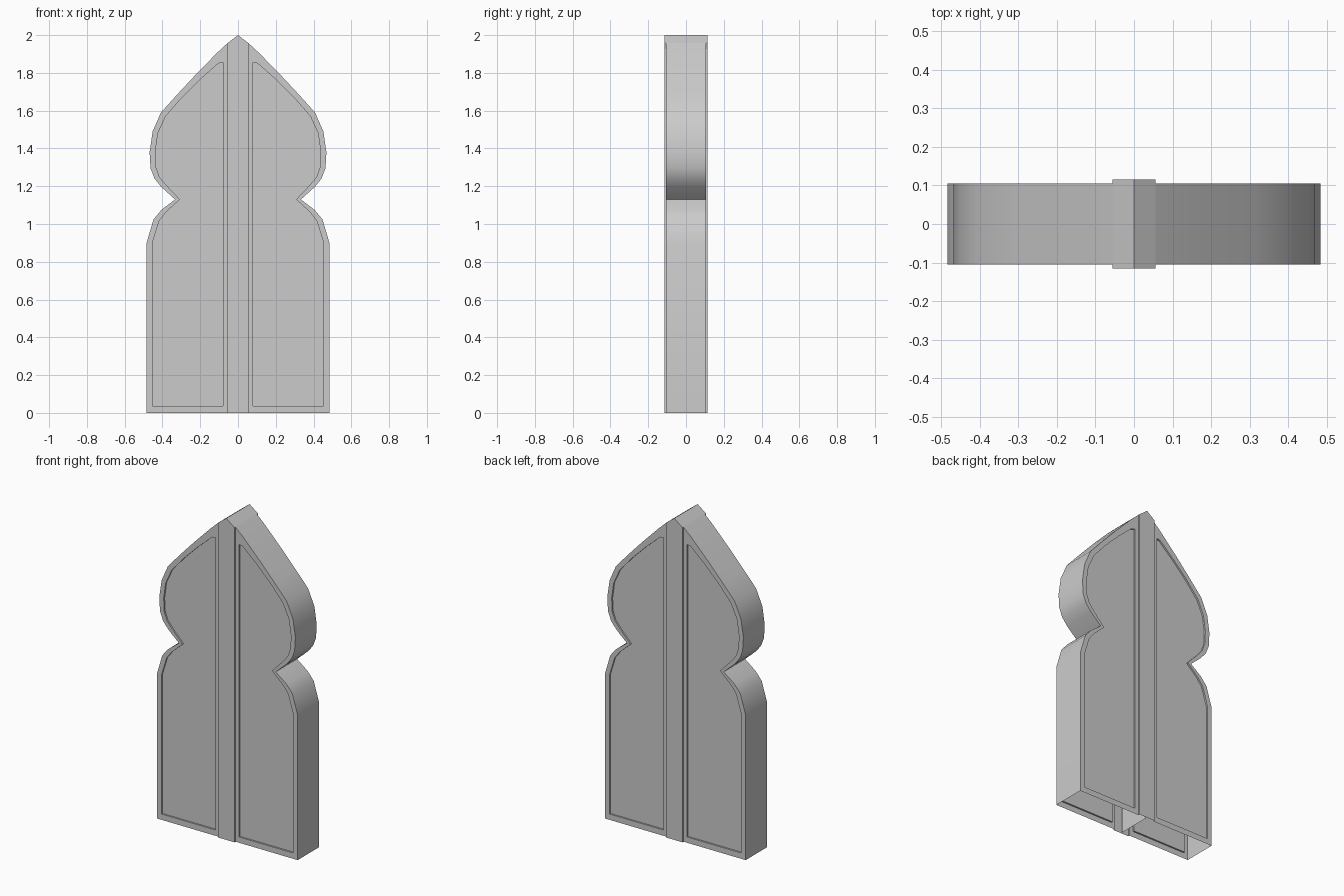
import bpy, bmesh

if "Cube" in bpy.data.objects:
    bpy.data.objects.remove(bpy.data.objects["Cube"])

D, DB, REC = 0.105, 0.115, 0.01   # leaf half depth, bar half depth, panel recess
XB, TOP = 0.056, 1.957            # bar half width, height at the bar edge

# Right half silhouette (x, z) and matching panel border
outer = [(XB, 0), (0.484, 0), (0.484, 0.90), (0.447, 1.025), (0.405, 1.075),
         (0.333, 1.13), (0.405, 1.195), (0.442, 1.24), (0.463, 1.295),
         (0.468, 1.38), (0.452, 1.49), (0.408, 1.59), (0.318, 1.69),
         (0.22, 1.795), (0.11, 1.907), (XB, TOP)]
inner = [(0.08, 0.036), (0.453, 0.036), (0.453, 0.90), (0.418, 1.015), (0.382, 1.062),
         (0.308, 1.13), (0.382, 1.208), (0.416, 1.25), (0.434, 1.30),
         (0.438, 1.38), (0.424, 1.48), (0.383, 1.57), (0.298, 1.668),
         (0.20, 1.765), (0.105, 1.85), (0.08, 1.855)]


def finish(bm, name):
    bmesh.ops.recalc_face_normals(bm, faces=bm.faces)
    me = bpy.data.meshes.new(name)
    bm.to_mesh(me)
    bm.free()
    ob = bpy.data.objects.new(name, me)
    bpy.context.collection.objects.link(ob)
    bpy.context.view_layer.objects.active = ob
    ob.select_set(True)
    bpy.ops.object.shade_smooth_by_angle(angle=0.5)
    ob.select_set(False)


def ring(bm, pts, y, s=1):
    return [bm.verts.new((s * x, y, z)) for x, z in pts]


def strip(bm, a, b, indices):
    n = len(a)
    for i in indices:
        j = (i + 1) % n
        bm.faces.new((a[i], a[j], b[j], b[i]))


# Door leaves: rim open underneath, framed recessed panel on both faces
def leaf(name, s):
    bm = bmesh.new()
    n = len(outer)
    rims = []
    for f in (-1, 1):
        o = ring(bm, outer, f * D, s)
        i = ring(bm, inner, f * D, s)
        p = ring(bm, inner, f * (D - REC), s)
        strip(bm, o, i, range(n))
        strip(bm, i, p, range(n))
        bm.faces.new(p)
        rims.append(o)
    strip(bm, rims[0], rims[1], range(1, n - 1))
    finish(bm, name)


leaf("right_leaf", 1)
leaf("left_leaf", -1)

# Centre bar: raised strip with pointed top, open underneath
bm = bmesh.new()
shape = [(-XB, 0), (XB, 0), (XB, TOP), (0, 2), (-XB, TOP)]
front, back = ring(bm, shape, -DB), ring(bm, shape, DB)
bm.faces.new(front)
bm.faces.new(back)
strip(bm, front, back, (2, 3))
for f, r in ((-1, front), (1, back)):
    edge = ring(bm, shape, f * D)
    strip(bm, r, edge, (1, 4))
    bmesh.ops.delete(bm, geom=[edge[3]], context='VERTS')
finish(bm, "centre_bar")

# Inner divider where the two leaves meet
bm = bmesh.new()
bm.faces.new([bm.verts.new((0, y, z)) for y, z in ((-D, 0), (D, 0), (D, 1.99), (-D, 1.99))])
finish(bm, "inner_divider")
